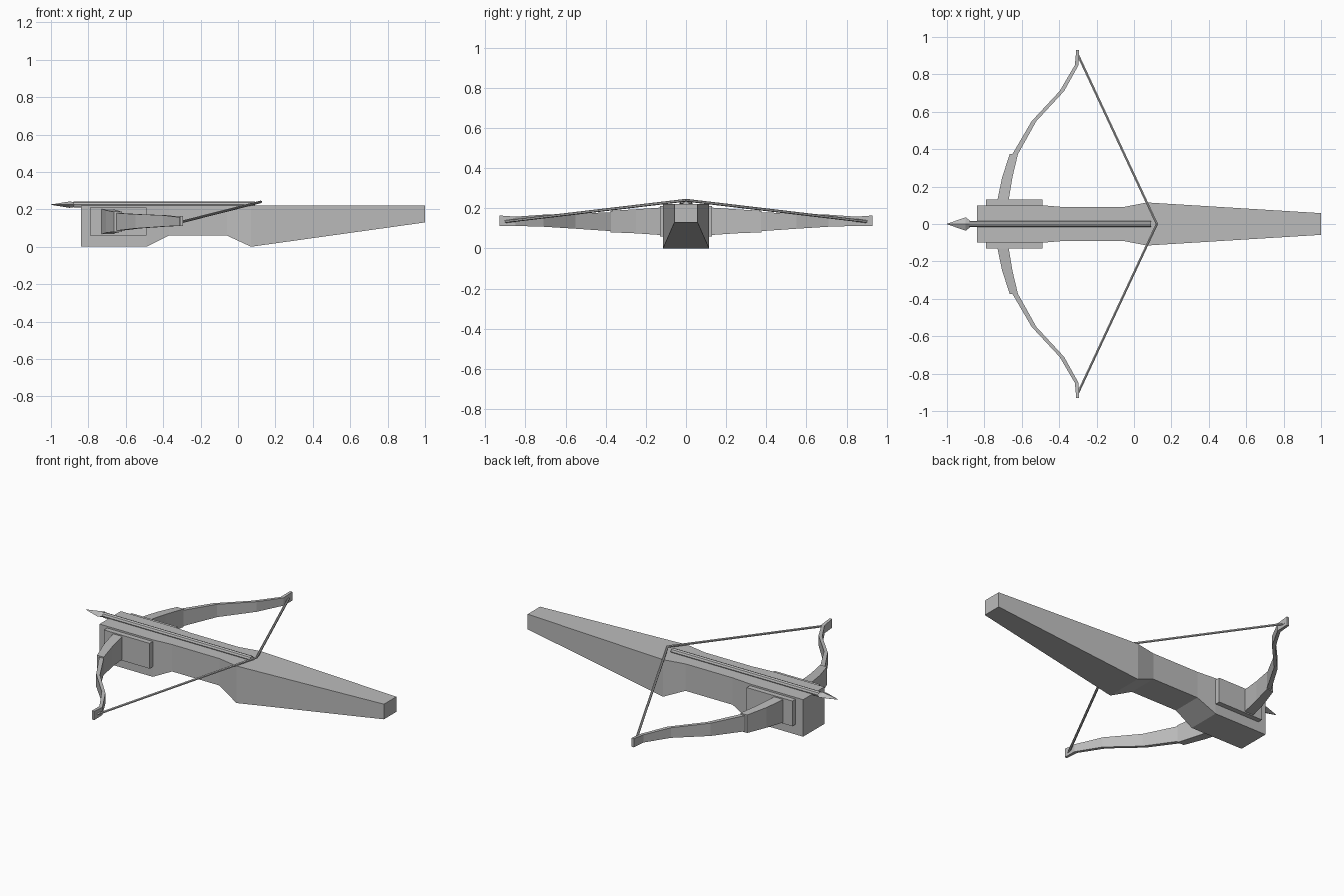
import bpy, bmesh
from mathutils import Vector

cube = bpy.data.objects.get("Cube")
if cube:
    bpy.data.objects.remove(cube, do_unlink=True)

grey = bpy.data.materials.new("plain grey")
grey.use_nodes = True
tone = (0.5, 0.5, 0.5, 1)
grey.diffuse_color = tone
grey.node_tree.nodes["Principled BSDF"].inputs["Base Color"].default_value = tone


def loft(name, rings):
    """Skin a chain of equal-sized rings and cap both ends."""
    bm = bmesh.new()
    loops = [[bm.verts.new(p) for p in ring] for ring in rings]
    n = len(loops[0])
    for a, b in zip(loops, loops[1:]):
        for i in range(n):
            j = (i + 1) % n
            bm.faces.new((a[i], a[j], b[j], b[i]))
    bm.faces.new(loops[0])
    bm.faces.new(loops[-1])
    bmesh.ops.recalc_face_normals(bm, faces=bm.faces)
    mesh = bpy.data.meshes.new(name)
    bm.to_mesh(mesh)
    bm.free()
    mesh.materials.append(grey)
    obj = bpy.data.objects.new(name, mesh)
    bpy.context.collection.objects.link(obj)
    return obj


def rect_x(x, half, low, high):
    """Upright rectangle across the stock at x."""
    return [(x, -half, low), (x, half, low), (x, half, high), (x, -half, high)]


def box(name, x0, x1, y0, y1, z0, z1):
    return loft(name, [[(x, y0, z0), (x, y1, z0), (x, y1, z1), (x, y0, z1)]
                       for x in (x0, x1)])


def limb(name, side, stations):
    """Each station: y, front x, rear x, low z, high z."""
    return loft(name, [[(a, side * y, lo), (b, side * y, lo),
                        (b, side * y, hi), (a, side * y, hi)]
                       for y, a, b, lo, hi in stations])


def rod(name, start, end, radius, sides):
    start, end = Vector(start), Vector(end)
    bpy.ops.mesh.primitive_cylinder_add(
        vertices=sides, radius=radius, depth=(end - start).length,
        location=(start + end) / 2,
        rotation=(end - start).to_track_quat("Z", "Y").to_euler())
    obj = bpy.context.object
    obj.name = name
    obj.data.materials.append(grey)
    return obj


# Stock: x, half width, underside; flat top
TOP = 0.22
stock = [(-0.84, 0.1, 0), (-0.49, 0.1, 0), (-0.37, 0.09, 0.06),
         (-0.06, 0.09, 0.06), (0.07, 0.115, 0), (1, 0.058, 0.13)]
loft("stock", [rect_x(x, w, low, TOP) for x, w, low in stock])

# Bow arms, mounting blocks and string, mirrored across the stock
inner = [(0.08, -0.735, -0.672, 0.065, 0.205), (0.13, -0.73, -0.67, 0.067, 0.203),
         (0.25, -0.705, -0.65, 0.075, 0.195), (0.375, -0.664, -0.62, 0.08, 0.187)]
outer = [(0.36, -0.658, -0.628, 0.085, 0.18), (0.55, -0.547, -0.522, 0.098, 0.174),
         (0.71, -0.398, -0.374, 0.108, 0.168), (0.85, -0.316, -0.296, 0.112, 0.158),
         (0.93, -0.309, -0.294, 0.112, 0.164)]
for side, label in ((1, "rear"), (-1, "front")):
    box("mounting_block_" + label, -0.79, -0.49, side * 0.08, side * 0.13, 0.06, 0.21)
    limb("bow_arm_root_" + label, side, inner)
    limb("bow_arm_tip_" + label, side, outer)
    rod("string_" + label, (-0.3, side * 0.905, 0.133), (0.122, 0, 0.24), 0.007, 6)

# Bolt resting on the stock, with a flat diamond head
rod("bolt_shaft", (-0.88, 0, 0.225), (0.09, 0, 0.225), 0.016, 8)
head = [(-1, 0.001, 0.001), (-0.9, 0.036, 0.017), (-0.87, 0.012, 0.012)]
loft("bolt_head", [[(x, -w, 0.225), (x, 0, 0.225 - h), (x, w, 0.225), (x, 0, 0.225 + h)]
                   for x, w, h in head])
